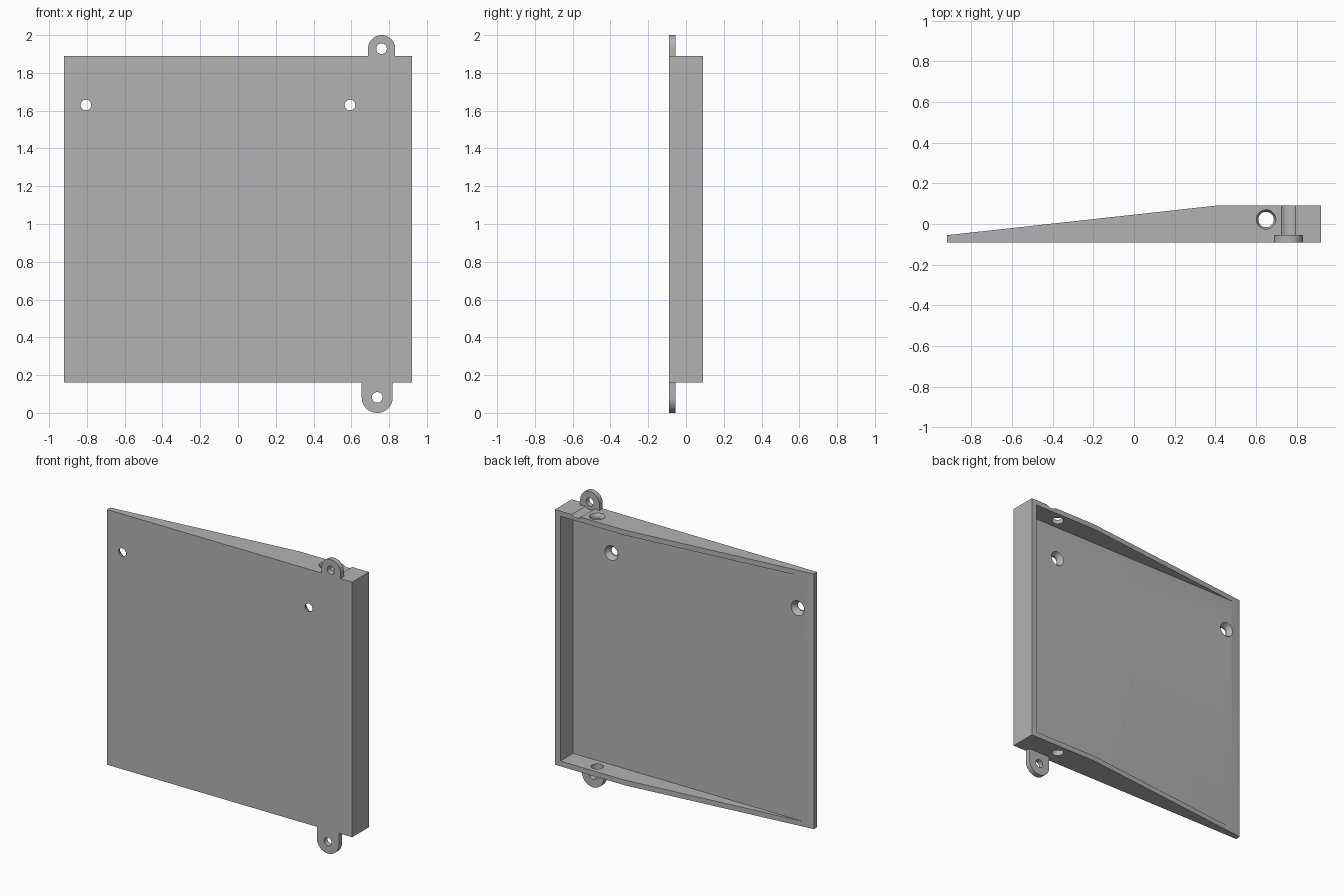
import bpy, math
from mathutils import Vector

cube = bpy.data.objects.get("Cube")
if cube:
    bpy.data.objects.remove(cube, do_unlink=True)

grey = bpy.data.materials.new("plain grey")
grey.use_nodes = True
grey.diffuse_color = (0.45, 0.45, 0.45, 1)
grey.node_tree.nodes["Principled BSDF"].inputs["Base Color"].default_value = grey.diffuse_color

FRONT, BACK, FLOOR, TAB_BACK = -0.09, 0.09, -0.047, -0.055
HALF, LOW, HIGH = 0.92, 0.16, 1.89
WALL = 0.035


def prism(name, outline, depth):
    """Extrude a closed outline of 3D points along depth."""
    n = len(outline)
    verts = [Vector(p) for p in outline]
    verts += [v + Vector(depth) for v in verts]
    faces = [tuple(range(n)), tuple(range(2 * n - 1, n - 1, -1))]
    faces += [(i, i + n, (i + 1) % n + n, (i + 1) % n) for i in range(n)]
    mesh = bpy.data.meshes.new(name)
    mesh.from_pydata(verts, [], faces)
    obj = bpy.data.objects.new(name, mesh)
    bpy.context.collection.objects.link(obj)
    mesh.materials.append(grey)
    bpy.context.view_layer.objects.active = obj
    bpy.ops.object.select_all(action='DESELECT')
    obj.select_set(True)
    bpy.ops.object.mode_set(mode='EDIT')
    bpy.ops.mesh.select_all(action='SELECT')
    bpy.ops.mesh.normals_make_consistent(inside=False)
    bpy.ops.object.mode_set(mode='OBJECT')
    return obj


def drill(start, end, r1, r2):
    """Cone or cylinder cutter running from start to end."""
    a, b = Vector(start), Vector(end)
    bpy.ops.mesh.primitive_cone_add(vertices=40, radius1=r1, radius2=r2,
                                    depth=(b - a).length, location=(a + b) / 2)
    obj = bpy.context.object
    obj.rotation_euler = (b - a).to_track_quat('Z', 'Y').to_euler()
    obj.data.materials.append(grey)
    return obj


def cut(target, cutter):
    cutter.hide_render = True
    mod = target.modifiers.new("cut", 'BOOLEAN')
    mod.operation, mod.solver, mod.object = 'DIFFERENCE', 'EXACT', cutter
    bpy.ops.object.select_all(action='DESELECT')
    target.select_set(True)
    bpy.context.view_layer.objects.active = target
    bpy.ops.object.modifier_apply(modifier=mod.name)
    bpy.data.objects.remove(cutter, do_unlink=True)


def finish(obj):
    bpy.ops.object.select_all(action='DESELECT')
    obj.select_set(True)
    bpy.context.view_layer.objects.active = obj
    bpy.ops.object.shade_smooth_by_angle(angle=math.radians(30))


# Wedge-shaped tray, hollow from the back and open at the thin end
profile = [(-HALF, FRONT), (HALF, FRONT), (HALF, BACK), (0.4, BACK), (-HALF, TAB_BACK)]
tray = prism("wedge_tray", [(x, y, LOW) for x, y in profile], (0, 0, HIGH - LOW))
hollow = [(-1, FLOOR), (HALF - 0.04, FLOOR), (HALF - 0.04, 0.3), (-1, 0.3)]
cut(tray, prism("hollow", [(x, y, LOW + WALL) for x, y in hollow],
                (0, 0, HIGH - LOW - 2 * WALL)))

# Countersunk screw holes through the face
for x in (-0.805, 0.593):
    cut(tray, drill((x, -0.2, 1.63), (x, 0, 1.63), 0.028, 0.028))
    cut(tray, drill((x, -0.078, 1.63), (x, FLOOR + 0.001, 1.63), 0.028, 0.05))

# Cable holes through the end walls, the upper one countersunk
for z in (LOW, HIGH):
    cut(tray, drill((0.65, 0.022, z - 0.1), (0.65, 0.022, z + 0.1), 0.038, 0.038))
cut(tray, drill((0.65, 0.022, HIGH - 0.02), (0.65, 0.022, HIGH + 0.001), 0.037, 0.049))

# Shallow tool groove behind the upper tab
cut(tray, drill((0.76, TAB_BACK, 1.93), (0.76, 0.2, 1.93), 0.053, 0.053))
finish(tray)


def tab(name, x, edge, centre, radius, up):
    """Round-ended mounting tab with a screw hole."""
    arc = [math.pi * i / 32 for i in range(33)]
    pts = [(x + radius * math.cos(a), FRONT, centre + up * radius * math.sin(a)) for a in arc]
    pts += [(x - radius, FRONT, edge), (x + radius, FRONT, edge)]
    obj = prism(name, pts, (0, TAB_BACK - FRONT, 0))
    cut(obj, drill((x, -0.2, centre), (x, 0.1, centre), 0.028, 0.028))
    finish(obj)


tab("upper_tab", 0.76, HIGH, 1.928, 0.072, 1)
tab("lower_tab", 0.737, LOW, 0.082, 0.082, -1)
